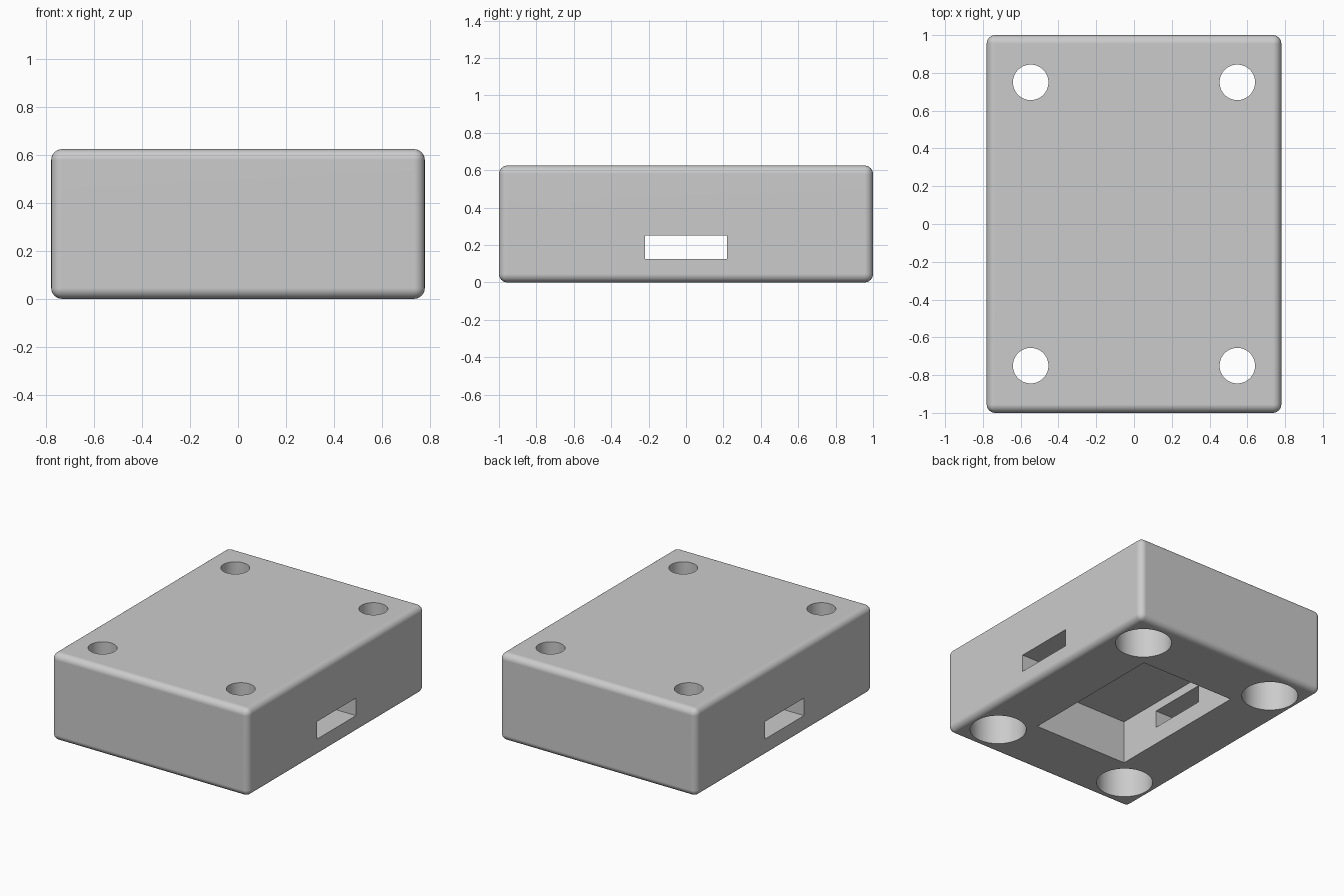
import bpy
import math

old = bpy.data.objects.get("Cube")
if old:
    bpy.data.objects.remove(old, do_unlink=True)

WIDTH, LENGTH, HEIGHT = 1.56, 2.0, 0.625

grey = bpy.data.materials.new("plain grey")
grey.use_nodes = True
colour = (0.6, 0.6, 0.6, 1)
grey.diffuse_color = colour
grey.node_tree.nodes["Principled BSDF"].inputs["Base Color"].default_value = colour


def block(name, size, z_low):
    """Box centred on x and y, resting on z_low."""
    bpy.ops.mesh.primitive_cube_add(size=1, location=(0, 0, z_low + size[2] / 2))
    ob = bpy.context.object
    ob.name = name
    ob.scale = size
    bpy.ops.object.transform_apply(location=True, scale=True)
    return ob


def post(name, radius, x, y, z_low, z_high):
    """Upright cylinder between two heights."""
    bpy.ops.mesh.primitive_cylinder_add(
        vertices=64, radius=radius, depth=z_high - z_low,
        location=(x, y, (z_low + z_high) / 2))
    ob = bpy.context.object
    ob.name = name
    return ob


def apply(ob, modifier):
    bpy.ops.object.select_all(action='DESELECT')
    bpy.context.view_layer.objects.active = ob
    ob.select_set(True)
    bpy.ops.object.modifier_apply(modifier=modifier.name)


def cut(ob, cutter):
    """Subtract the cutter and discard it."""
    cutter.hide_render = True
    mod = ob.modifiers.new("cut", 'BOOLEAN')
    mod.operation = 'DIFFERENCE'
    mod.solver = 'EXACT'
    mod.object = cutter
    apply(ob, mod)
    bpy.data.objects.remove(cutter, do_unlink=True)


# Rounded housing
housing = block("housing", (WIDTH, LENGTH, HEIGHT), 0)
housing.data.materials.append(grey)
bevel = housing.modifiers.new("rounded edges", 'BEVEL')
bevel.width = 0.045
bevel.segments = 6
apply(housing, bevel)

# Pocket in the underside and slot through both sides
cut(housing, block("pocket_cutter", (0.75, 1.1, 0.4125), -0.1))
cut(housing, block("slot_cutter", (2, 0.44, 0.125), 0.125))

# Corner screw holes with wide recesses underneath
for x in (-0.547, 0.547):
    for y in (-0.75, 0.75):
        cut(housing, post("recess_cutter", 0.186, x, y, -0.1, 0.3125))
        cut(housing, post("hole_cutter", 0.094, x, y, 0.2, 0.8))

# Smooth fillets and bores, flat large faces
bpy.ops.object.select_all(action='DESELECT')
bpy.context.view_layer.objects.active = housing
housing.select_set(True)
bpy.ops.object.shade_smooth_by_angle(angle=math.radians(30))
normals = housing.modifiers.new("flat faces", 'WEIGHTED_NORMAL')
normals.keep_sharp = True
